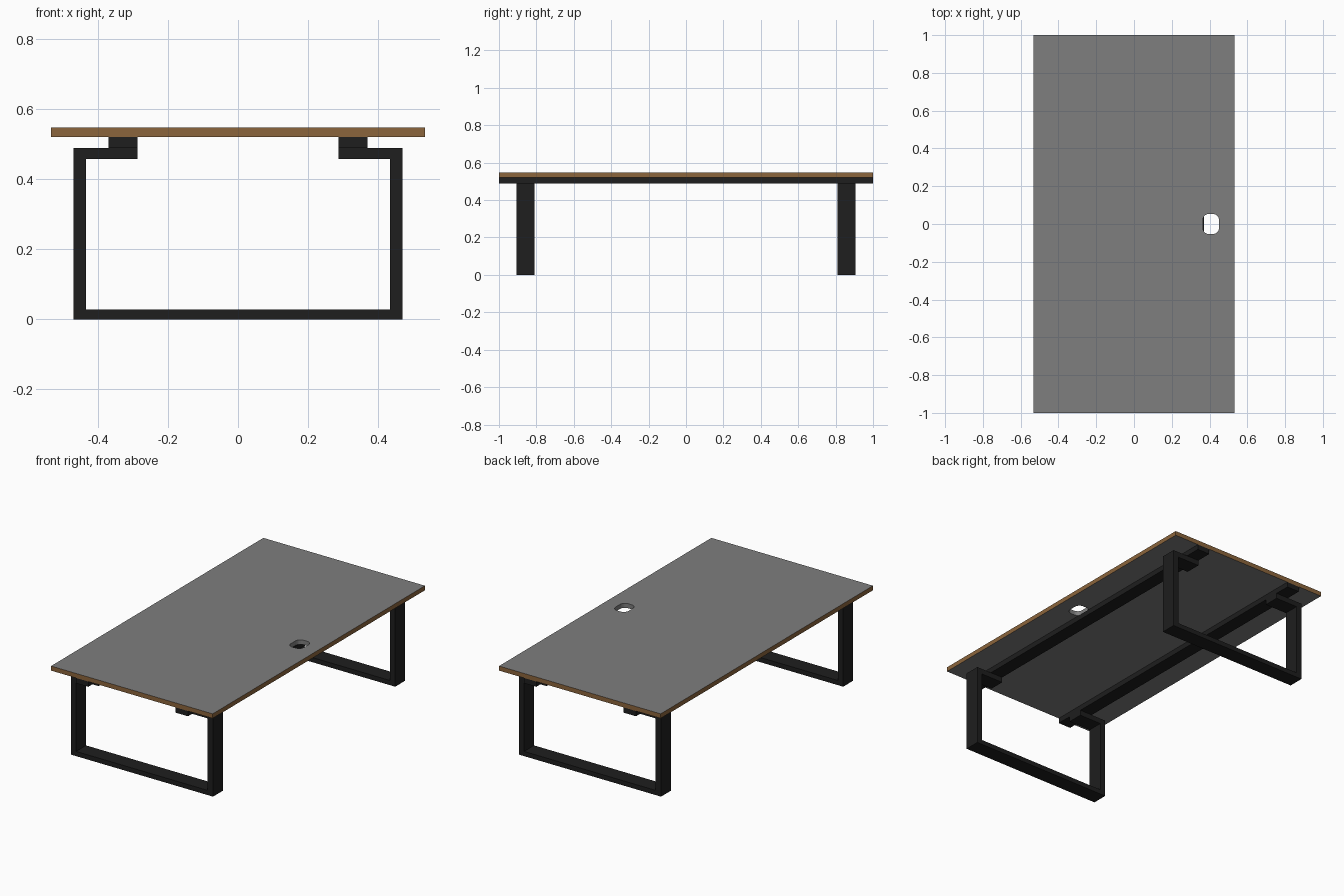
import bpy, bmesh, math

if "Cube" in bpy.data.objects:
    bpy.data.objects.remove(bpy.data.objects["Cube"])


def material(name, rgb):
    m = bpy.data.materials.new(name)
    m.diffuse_color = (*rgb, 1)
    m.use_nodes = True
    m.node_tree.nodes["Principled BSDF"].inputs["Base Color"].default_value = m.diffuse_color
    return m


GREY = material("grey_laminate", (0.21, 0.21, 0.21))
WOOD = material("wood_edge", (0.26, 0.13, 0.045))
BLACK = material("black_steel", (0.013, 0.013, 0.013))


def prism(name, loops, direction, mats):
    """Fill closed outlines (the second one is a hole) and extrude them."""
    bm = bmesh.new()
    edges = []
    for pts in loops:
        vs = [bm.verts.new(p) for p in pts]
        edges += [bm.edges.new((a, b)) for a, b in zip(vs, vs[1:] + vs[:1])]
    filled = bmesh.ops.triangle_fill(bm, edges=edges, use_beauty=True)
    faces = [f for f in filled["geom"] if isinstance(f, bmesh.types.BMFace)]
    ext = bmesh.ops.extrude_face_region(bm, geom=faces, use_keep_orig=True)
    top = [g for g in ext["geom"] if isinstance(g, bmesh.types.BMVert)]
    bmesh.ops.translate(bm, verts=top, vec=direction)
    bmesh.ops.dissolve_limit(bm, angle_limit=0.01, verts=bm.verts, edges=bm.edges)
    bmesh.ops.recalc_face_normals(bm, faces=bm.faces)
    mesh = bpy.data.meshes.new(name)
    bm.to_mesh(mesh)
    bm.free()
    for m in mats:
        mesh.materials.append(m)
    obj = bpy.data.objects.new(name, mesh)
    bpy.context.collection.objects.link(obj)
    return obj


def rounded_rect(cx, cy, hx, hy, r, z, steps=6):
    pts = []
    for i, (sx, sy) in enumerate([(1, 1), (-1, 1), (-1, -1), (1, -1)]):
        for k in range(steps + 1):
            a = math.pi / 2 * (i + k / steps)
            pts.append((cx + sx * (hx - r) + r * math.cos(a),
                        cy + sy * (hy - r) + r * math.sin(a), z))
    return pts


# Table top with cable hole: grey faces, wood-coloured outer edge
W, L, Z0, Z1 = 0.533, 1.0, 0.52, 0.547
outline = [(-W, -L, Z0), (W, -L, Z0), (W, L, Z0), (-W, L, Z0)]
hole = rounded_rect(0.407, 0, 0.043, 0.053, 0.032, Z0)
top = prism("table_top", [outline, hole], (0, 0, Z1 - Z0), [GREY, WOOD])
for f in top.data.polygons:
    c = f.center
    if abs(f.normal.z) < 0.5 and (abs(c.x) > W - 0.01 or abs(c.y) > L - 0.01):
        f.material_index = 1

# Two long support rails under the top
for side, s in (("left", -1), ("right", 1)):
    rail = [(s * x, -L, z) for x, z in
            ((0.287, 0.489), (0.37, 0.489), (0.37, Z0), (0.287, Z0))]
    prism(side + "_rail", [rail], (0, 2 * L, 0), [BLACK])

# Open-topped leg frames with inward tabs
half = [(0.469, 0), (0.469, 0.489), (0.287, 0.489),
        (0.287, 0.457), (0.434, 0.457), (0.434, 0.028)]
profile = half + [(-x, z) for x, z in reversed(half)]
for end, y in (("front", -0.905), ("back", 0.811)):
    prism(end + "_leg_frame", [[(x, y, z) for x, z in profile]],
          (0, 0.094, 0), [BLACK])
